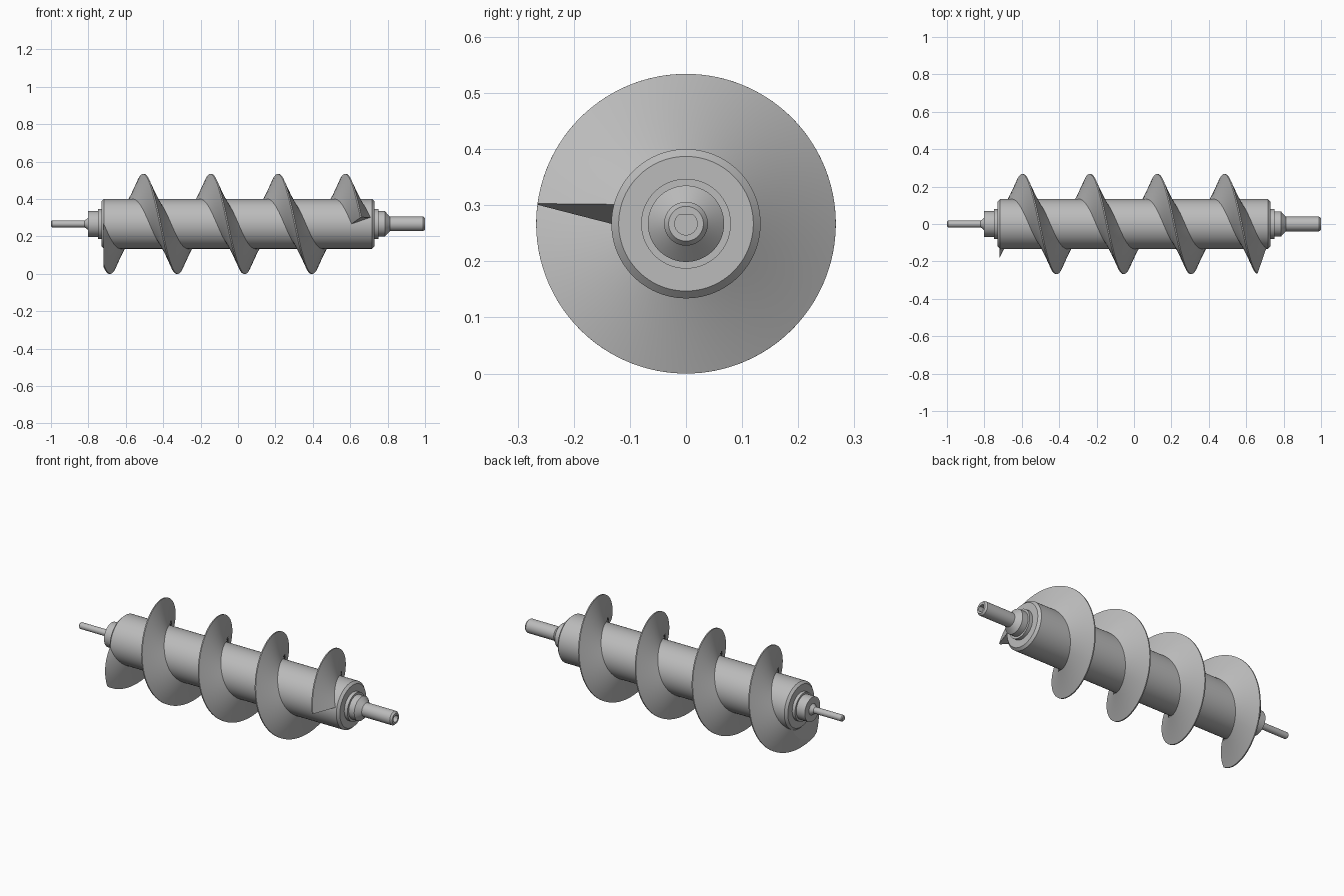
import bpy, bmesh, math
from mathutils import Vector

AXIS_Z = 0.267      # height of the screw axis
PITCH = 0.36        # advance per turn
BLADE_R = 0.267
CORE_R = 0.133

cube = bpy.data.objects.get("Cube")
if cube:
    bpy.data.objects.remove(cube, do_unlink=True)

steel = bpy.data.materials.new("grey steel")
steel.use_nodes = True
GREY = (0.5, 0.5, 0.5, 1)
steel.diffuse_color = GREY
steel.node_tree.nodes["Principled BSDF"].inputs["Base Color"].default_value = GREY


def finish(bm, name):
    """Turn a bmesh into a smooth object with crisp edges."""
    bmesh.ops.recalc_face_normals(bm, faces=bm.faces)
    mesh = bpy.data.meshes.new(name)
    bm.to_mesh(mesh)
    bm.free()
    mesh.materials.append(steel)
    obj = bpy.data.objects.new(name, mesh)
    bpy.context.collection.objects.link(obj)
    obj.location.z = AXIS_Z
    bpy.ops.object.select_all(action="DESELECT")
    obj.select_set(True)
    bpy.context.view_layer.objects.active = obj
    bpy.ops.object.shade_smooth_by_angle(angle=math.radians(25))
    return obj


def turned(name, profile, segments=96, flat=None):
    """Revolve (x, radius) points about the x axis and cap both ends.
    flat = (x, radius limit, height) gives the socket a flat top side."""
    bm = bmesh.new()
    rings = []
    for x, r in profile:
        ring = []
        for i in range(segments):
            a = math.tau * i / segments
            z = r * math.cos(a)
            if flat and x >= flat[0] and r <= flat[1]:
                z = min(z, flat[2])
            ring.append(bm.verts.new((x, r * math.sin(a), z)))
        rings.append(ring)
    for a, b in zip(rings, rings[1:]):
        for i in range(segments):
            j = (i + 1) % segments
            bm.faces.new((a[i], a[j], b[j], b[i]))
    bm.faces.new(rings[0])
    bm.faces.new(rings[-1])
    return finish(bm, name)


# Drum with chamfered rims
turned("core_drum", [(-0.73, 0.12), (-0.717, CORE_R), (0.717, CORE_R), (0.73, 0.12)])

# Thin journal on the right end of the drum
turned("narrow_shaft", [(-1.0, 0.013), (-0.995, 0.018), (-0.82, 0.018), (-0.802, 0.032),
                        (-0.802, 0.069), (-0.748, 0.069), (-0.748, 0.08), (-0.72, 0.08)])

# Thick journal with shoulder, cone and drive socket
turned("wide_shaft", [(0.72, 0.08), (0.75, 0.08), (0.75, 0.068), (0.785, 0.068),
                      (0.812, 0.039), (0.99, 0.039), (1.0, 0.031),
                      (1.0, 0.02), (0.95, 0.02)], flat=(0.94, 0.025, 0.016))


def screw_blade():
    """Sweep a tapered section along the helix, square to its path."""
    section = [(0.125, -0.053), (0.196, -0.028), (BLADE_R, -0.003),
               (BLADE_R, 0.003), (0.196, 0.028), (0.125, 0.053)]
    lean = 0.35
    x_top = -0.505                      # the blade points straight up here
    first, last = -1.7 * math.pi, 6 * math.pi + math.radians(82.5)
    steps = 460
    bm = bmesh.new()
    rings = []
    for s in range(steps + 1):
        turn = first + (last - first) * s / steps
        ring = []
        for r, d in section:
            a = turn - lean * d / r
            x = x_top + PITCH * turn / math.tau + d
            ring.append(bm.verts.new((x, -r * math.sin(a), r * math.cos(a))))
        rings.append(ring)
    n = len(section)
    for a, b in zip(rings, rings[1:]):
        for i in range(n):
            j = (i + 1) % n
            bm.faces.new((a[i], a[j], b[j], b[i]))
    bm.faces.new(rings[0])
    bm.faces.new(rings[-1])
    # Trim the start flush with the drum's end
    cut = bmesh.ops.bisect_plane(bm, geom=bm.verts[:] + bm.edges[:] + bm.faces[:],
                                 plane_co=Vector((-0.718, 0, 0)),
                                 plane_no=Vector((-1, 0, 0)), clear_outer=True)
    rim = [e for e in cut["geom_cut"] if isinstance(e, bmesh.types.BMEdge)]
    bmesh.ops.holes_fill(bm, edges=rim, sides=0)
    return finish(bm, "screw_blade")


screw_blade()
